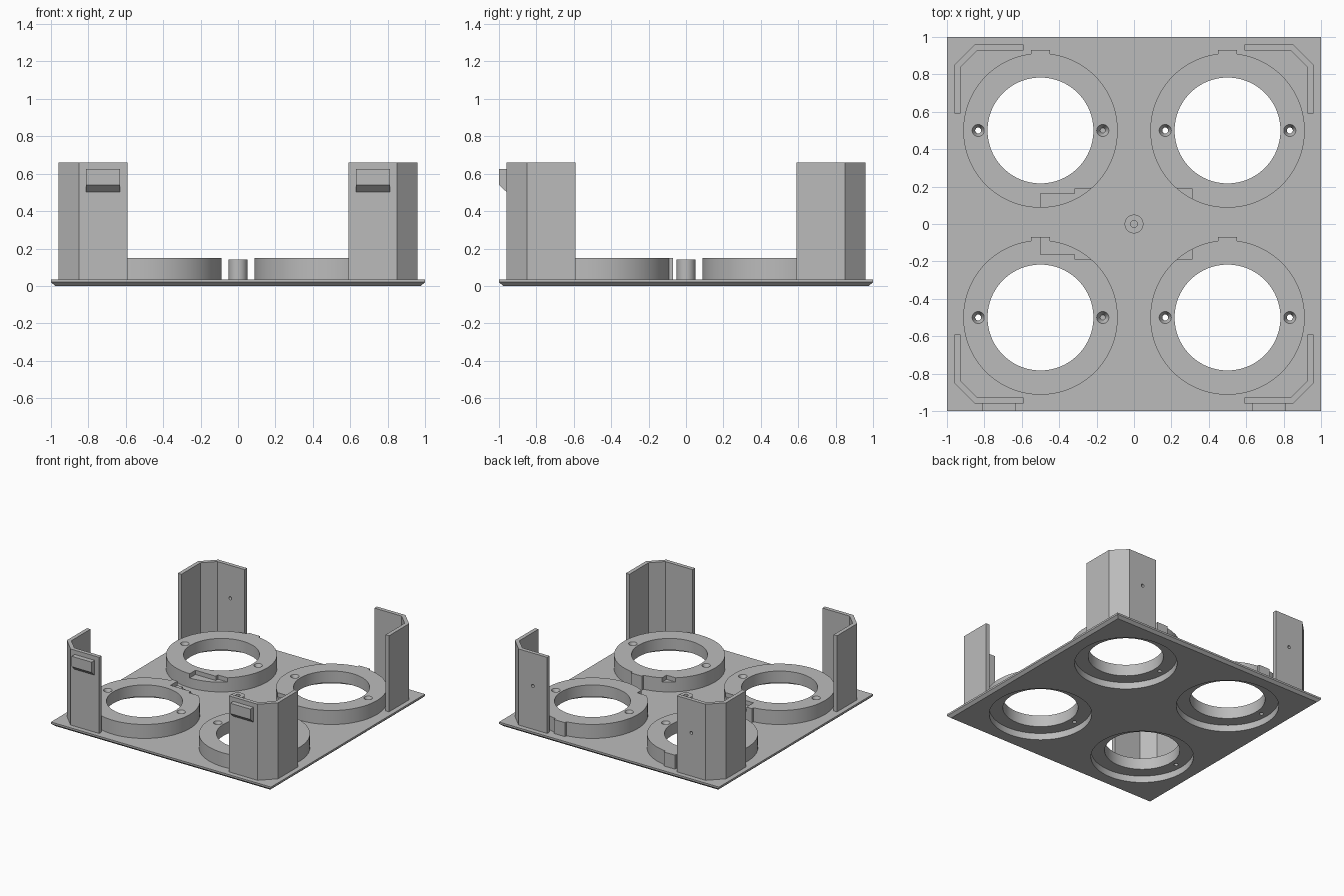
import bpy, bmesh, math
from mathutils import Matrix, Vector

if "Cube" in bpy.data.objects:
    bpy.data.objects.remove(bpy.data.objects["Cube"])

gray = bpy.data.materials.new("plain_gray")
gray.diffuse_color = (0.5, 0.5, 0.5, 1)
gray.use_nodes = True
gray.node_tree.nodes["Principled BSDF"].inputs["Base Color"].default_value = gray.diffuse_color


def make(name, bm):
    bmesh.ops.recalc_face_normals(bm, faces=bm.faces)
    me = bpy.data.meshes.new(name)
    bm.to_mesh(me)
    bm.free()
    me.materials.append(gray)
    ob = bpy.data.objects.new(name, me)
    bpy.context.collection.objects.link(ob)
    return ob


def box(name, lo, hi):
    bm = bmesh.new()
    bmesh.ops.create_cube(bm, size=1)
    for v in bm.verts:
        v.co = [(a + b) / 2 + c * (b - a) for a, b, c in zip(lo, hi, v.co)]
    return make(name, bm)


def lathe(name, profile, at, steps=96):
    """Turn a closed (radius, z) outline about a vertical axis."""
    bm = bmesh.new()
    rings = []
    for i in range(steps):
        a = 2 * math.pi * i / steps
        rings.append([bm.verts.new((at[0] + r * math.cos(a), at[1] + r * math.sin(a), z))
                      for r, z in profile])
    n = len(profile)
    for i in range(steps):
        p, q = rings[i], rings[(i + 1) % steps]
        for j in range(n):
            k = (j + 1) % n
            bm.faces.new((p[j], q[j], q[k], p[k]))
    return make(name, bm)


def cone(name, r1, r2, z1, z2, at, steps=96):
    bm = bmesh.new()
    bmesh.ops.create_cone(bm, cap_ends=True, segments=steps, radius1=r1, radius2=r2,
                          depth=z2 - z1,
                          matrix=Matrix.Translation((at[0], at[1], (z1 + z2) / 2)))
    return make(name, bm)


def prism(name, pts, vec):
    """Extrude a closed outline along a vector."""
    bm = bmesh.new()
    face = bm.faces.new([bm.verts.new(p) for p in pts])
    ext = bmesh.ops.extrude_face_region(bm, geom=[face])
    bmesh.ops.translate(bm, vec=Vector(vec),
                        verts=[g for g in ext["geom"] if isinstance(g, bmesh.types.BMVert)])
    return make(name, bm)


def boolean(ob, tool, op="DIFFERENCE"):
    bpy.context.view_layer.objects.active = ob
    m = ob.modifiers.new("boolean", "BOOLEAN")
    m.operation, m.object, m.solver = op, tool, "EXACT"
    bpy.ops.object.modifier_apply(modifier=m.name)
    bpy.data.objects.remove(tool)


def smooth(ob):
    bpy.ops.object.select_all(action="DESELECT")
    ob.select_set(True)
    bpy.context.view_layer.objects.active = ob
    bpy.ops.object.shade_smooth_by_angle(angle=math.radians(30))


TOP, RIM, WALL = 0.035, 0.15, 0.66

# Base plate with a bevelled lower edge
bm = bmesh.new()
levels = [[bm.verts.new((sx * h, sy * h, z)) for sx, sy in ((-1, -1), (1, -1), (1, 1), (-1, 1))]
          for h, z in ((0.978, 0), (1, 0.02), (1, TOP))]
bm.faces.new(levels[0])
bm.faces.new(levels[2])
for p, q in zip(levels, levels[1:]):
    for i in range(4):
        k = (i + 1) % 4
        bm.faces.new((p[i], p[k], q[k], q[i]))
plate = make("base_plate", bm)

for sx in (-1, 1):
    for sy in (-1, 1):
        side = ("left" if sx < 0 else "right") + ("_front" if sy < 0 else "_back")
        c = (sx * 0.5, sy * 0.5)

        # Round seat, open underneath, with an index tab at its back
        boolean(plate, cone("cutter", 0.386, 0.386, -0.1, 0.1, c))
        seat = lathe("round_seat_" + side,
                     [(0.283, 0.055), (0.283, RIM), (0.413, RIM), (0.413, 0.02),
                      (0.386, 0.02), (0.386, 0.055)], c)
        boolean(seat, box("tab", (c[0] - 0.05, c[1] + 0.395, 0.025),
                          (c[0] + 0.05, c[1] + 0.43, RIM)), "UNION")

        # Stepped clearance around the middle
        boolean(seat, box("cutter", (-0.315, -0.19, 0.115), (0.31, 0.19, 0.3)))
        if sx < 0:
            boolean(seat, box("cutter", (-0.5, -0.162, 0.115), (-0.3, 0.162, 0.3)))

        # Countersunk screw holes
        for dx in (-0.333, 0.333):
            p = (c[0] + dx, c[1])
            boolean(seat, cone("cutter", 0.016, 0.016, 0, 0.3, p, 32))
            boolean(seat, cone("cutter", 0.014, 0.034, 0.115, 0.153, p, 32))
        smooth(seat)

        # Bent corner wall
        outline = [(0.96, 0.59), (0.96, 0.85), (0.85, 0.96), (0.59, 0.96),
                   (0.59, 0.928), (0.838, 0.928), (0.928, 0.838), (0.928, 0.59)]
        wall = prism("corner_wall_" + side, [(sx * x, sy * y, 0.03) for x, y in outline],
                     (0, 0, WALL - 0.03))
        if sy > 0:
            # Pin hole through the back face
            hole = cone("cutter", 0.013, 0.013, -0.1, 0.1, (0, 0), 24)
            hole.data.transform(Matrix.Translation((sx * 0.72, 0.945, 0.39))
                                @ Matrix.Rotation(math.pi / 2, 4, "X"))
            boolean(wall, hole)
        else:
            # Snap hook on the front face
            prism("snap_hook_" + side,
                  [(sx * 0.63, y, z) for y, z in
                   ((-0.95, 0.625), (-1.0, 0.625), (-1.0, 0.54), (-0.96, 0.503), (-0.95, 0.503))],
                  (sx * 0.182, 0, 0))

# Hollow middle post
post = lathe("middle_post", [(0.018, TOP - 0.01), (0.018, 0.14), (0.05, 0.14), (0.05, TOP - 0.01)],
             (0, 0), 48)
smooth(post)
smooth(plate)
